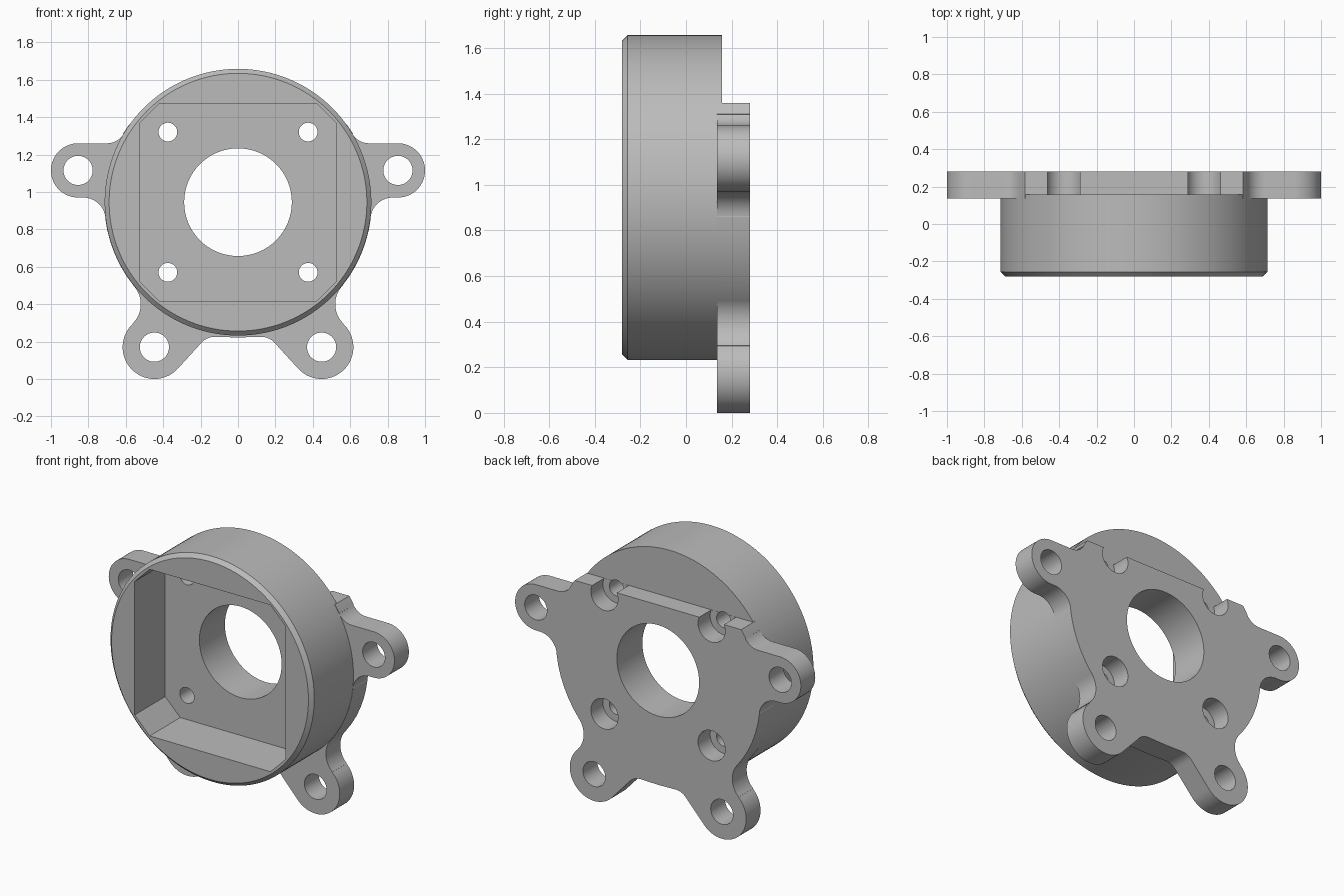
import bpy, bmesh, math

if "Cube" in bpy.data.objects:
    bpy.data.objects.remove(bpy.data.objects["Cube"])

CZ = 0.945                      # height of the main axis
FRONT, STEP, BACK = -0.28, 0.158, 0.28
FLOOR = 0.025                   # pocket floor depth
R = 0.713

grey = bpy.data.materials.new("plain_grey")
grey.use_nodes = True
grey.diffuse_color = (0.5, 0.5, 0.5, 1)
grey.node_tree.nodes["Principled BSDF"].inputs["Base Color"].default_value = (0.5, 0.5, 0.5, 1)


def arc(cx, cz, r, start, end):
    """Points along an arc, angles in degrees."""
    n = max(3, round(abs(end - start) / 5))
    angles = [math.radians(start + (end - start) * i / n) for i in range(n + 1)]
    return [(cx + r * math.cos(a), cz + r * math.sin(a)) for a in angles]


def circle(cx, cz, r, n=64):
    return [(cx + r * math.cos(2 * math.pi * i / n), cz + r * math.sin(2 * math.pi * i / n))
            for i in range(n)]


def loft(name, sections):
    """Solid through (y, outline) sections with equal point counts."""
    bm = bmesh.new()
    rings = [[bm.verts.new((x, y, z)) for x, z in pts] for y, pts in sections]
    n = len(rings[0])
    for a, b in zip(rings, rings[1:]):
        for i in range(n):
            j = (i + 1) % n
            bm.faces.new((a[i], a[j], b[j], b[i]))
    bm.faces.new(rings[0])
    bm.faces.new(rings[-1])
    bmesh.ops.recalc_face_normals(bm, faces=bm.faces)
    mesh = bpy.data.meshes.new(name)
    bm.to_mesh(mesh)
    bm.free()
    mesh.materials.append(grey)
    obj = bpy.data.objects.new(name, mesh)
    bpy.context.collection.objects.link(obj)
    return obj


def combine(target, tool, operation):
    bpy.context.view_layer.objects.active = target
    mod = target.modifiers.new("combine", "BOOLEAN")
    mod.operation, mod.solver, mod.object = operation, "EXACT", tool
    bpy.ops.object.modifier_apply(modifier=mod.name)
    bpy.data.objects.remove(tool)


def drill(target, x, z, r, y0, y1):
    combine(target, loft("drill", [(y0, circle(x, z, r)), (y1, circle(x, z, r))]), "DIFFERENCE")


# Round housing with a chamfered front rim
rim = circle(0, CZ, R, 128)
housing = loft("motor_mount_housing", [
    (FRONT, circle(0, CZ, R - 0.024, 128)), (FRONT + 0.024, rim), (STEP, rim)])

# Rear flange: half outline with filleted lugs, mirrored
half = [(0, 1.36)]
half += arc(0, CZ, R + 0.002, 35.4, 30.8)
half += arc(0.7, 1.362, 0.102, 211, 270)
half += arc(0.855, 1.115, 0.145, 90, -90)
half += arc(0.828, 0.85, 0.12, 90, 173.5)
half += arc(0, CZ, R + 0.002, -6.8, -39)
half += arc(0.665, 0.4, 0.145, 140.7, 226.5)
half += arc(0.447, 0.17, 0.17, 46.5, -137)
half += arc(0.125, 0.13, 0.095, 43, 90)
half += [(0, 0.222)]
outline = half + [(-x, z) for x, z in reversed(half[1:-1])]
flange = loft("flange", [(0.136, outline), (BACK, outline)])
combine(housing, flange, "UNION")

# Square front pocket with clipped corners
s, c = 0.527, 0.422
octagon = [(s, c), (c, s), (-c, s), (-s, c), (-s, -c), (-c, -s), (c, -s), (s, -c)]
octagon = [(x, CZ + z) for x, z in octagon]
combine(housing, loft("pocket", [(FRONT - 0.1, octagon), (FLOOR, octagon)]), "DIFFERENCE")

# Central bore
drill(housing, 0, CZ, 0.288, -0.1, 0.4)

for side in (-1, 1):
    # Counterbored screw holes
    for dz in (-0.375, 0.375):
        drill(housing, side * 0.375, CZ + dz, 0.05, -0.1, 0.4)
        drill(housing, side * 0.375, CZ + dz, 0.095, STEP + 0.001, 0.4)
    # Lug holes
    drill(housing, side * 0.855, 1.115, 0.078, 0, 0.4)
    drill(housing, side * 0.447, 0.17, 0.078, 0, 0.4)

# Smooth curved walls, sharp edges
bpy.ops.object.select_all(action="DESELECT")
housing.select_set(True)
bpy.context.view_layer.objects.active = housing
bpy.ops.object.shade_smooth_by_angle(angle=math.radians(25))
